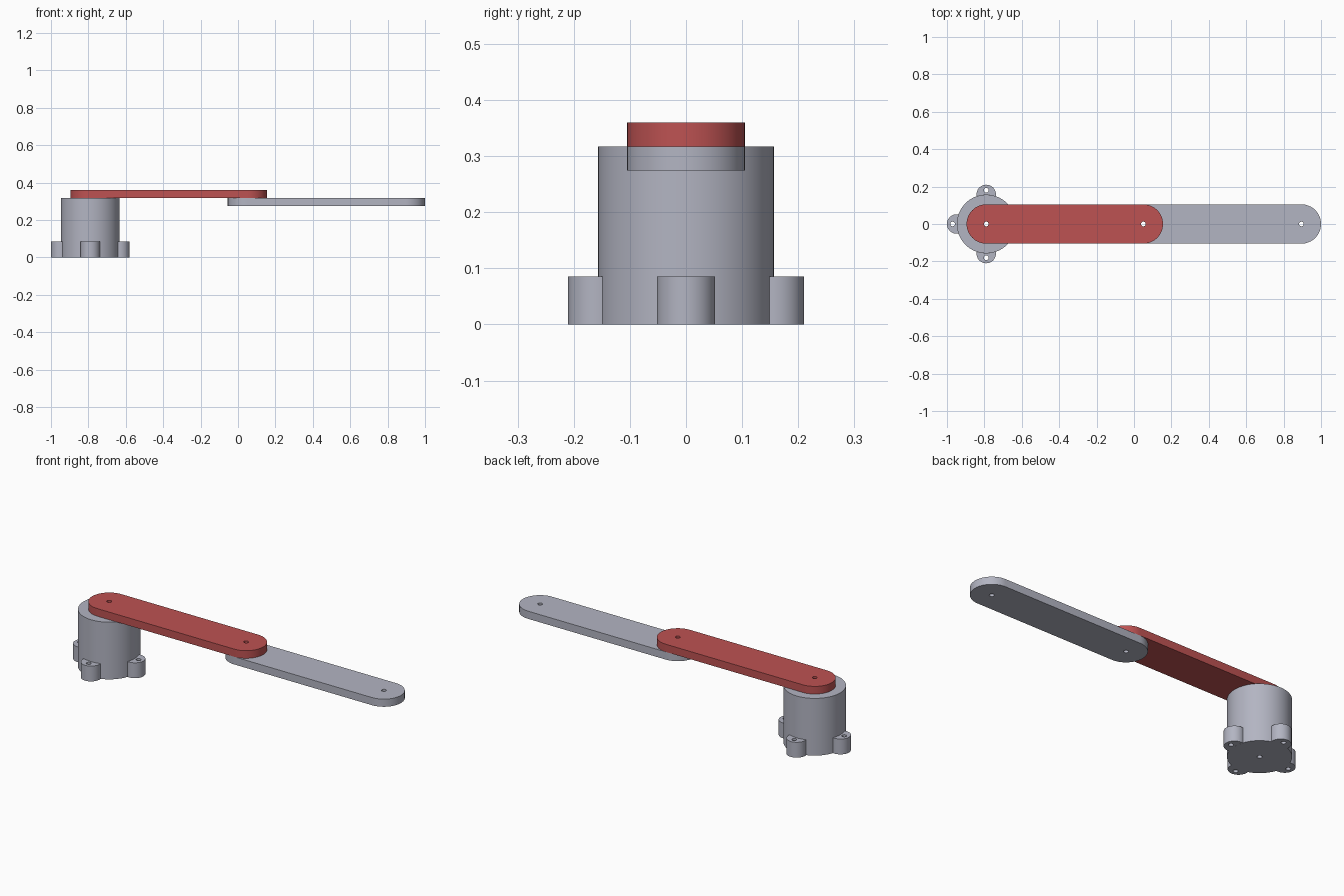
import bpy, bmesh
from math import cos, sin, pi, atan2, sqrt

if "Cube" in bpy.data.objects:
    bpy.data.objects.remove(bpy.data.objects["Cube"], do_unlink=True)

BASE_X, BODY_R, BODY_H = -0.79, 0.157, 0.317
LUG_R, LUG_D, LUG_HOLE_D, LUG_H = 0.052, 0.158, 0.18, 0.085
ARM_R, ARM_T, HOLE_R = 0.105, 0.0425, 0.0125
ELBOW_X, TIP_X = 0.05, 0.895


def material(name, rgb):
    m = bpy.data.materials.new(name)
    m.use_nodes = True
    m.diffuse_color = (*rgb, 1)
    m.node_tree.nodes["Principled BSDF"].inputs["Base Color"].default_value = (*rgb, 1)
    return m


grey = material("light grey", (0.45, 0.46, 0.54))
red = material("red", (0.51, 0.085, 0.085))


def arc(cx, cy, r, a0, a1, n):
    return [(cx + r * cos(a0 + (a1 - a0) * i / n),
             cy + r * sin(a0 + (a1 - a0) * i / n)) for i in range(n + 1)]


def circle(cx, cy, r, n):
    return arc(cx, cy, r, 0, 2 * pi, n)[:-1]


def plate(name, loops, z0, z1, mat):
    """Extrude an outline (first loop) with holes (other loops) from z0 to z1."""
    bm = bmesh.new()
    edges = []
    for loop in loops:
        vs = [bm.verts.new((x, y, z0)) for x, y in loop]
        edges += [bm.edges.new((vs[i - 1], vs[i])) for i in range(len(vs))]
    bmesh.ops.triangle_fill(bm, edges=edges, use_beauty=True, normal=(0, 0, -1))
    ext = bmesh.ops.extrude_face_region(bm, geom=bm.faces[:], use_keep_orig=True)
    top = [g for g in ext["geom"] if isinstance(g, bmesh.types.BMVert)]
    bmesh.ops.translate(bm, verts=top, vec=(0, 0, z1 - z0))
    bmesh.ops.recalc_face_normals(bm, faces=bm.faces[:])
    me = bpy.data.meshes.new(name)
    bm.to_mesh(me)
    bm.free()
    me.materials.append(mat)
    ob = bpy.data.objects.new(name, me)
    bpy.context.collection.objects.link(ob)
    bpy.ops.object.select_all(action='DESELECT')
    ob.select_set(True)
    bpy.context.view_layer.objects.active = ob
    bpy.ops.object.shade_smooth_by_angle(angle=0.6)
    return ob


def arm(name, xa, xb, z0, mat):
    """Round-ended link with a pivot hole at each end."""
    outline = arc(xb, 0, ARM_R, -pi / 2, pi / 2, 32) + arc(xa, 0, ARM_R, pi / 2, 3 * pi / 2, 32)
    holes = [circle(x, 0, HOLE_R, 24) for x in (xa, xb)]
    return plate(name, [outline] + holes, z0, z0 + ARM_T, mat)


# Base cylinder with a shaft hole
plate("base_body", [circle(0, 0, BODY_R, 96), circle(0, 0, HOLE_R, 24)],
      0, BODY_H, grey).location.x = BASE_X

# Four mounting lugs, each a crescent outside the body with a screw hole
ix = (LUG_D ** 2 + BODY_R ** 2 - LUG_R ** 2) / (2 * LUG_D)
iy = sqrt(BODY_R ** 2 - ix ** 2)
a, b = atan2(iy, ix - LUG_D), atan2(iy, ix)
crescent = arc(LUG_D, 0, LUG_R, -a, a, 32) + arc(0, 0, BODY_R, b, -b, 16)[1:-1]
for i, side in enumerate(("left", "back", "right", "front")):
    lug = plate("mounting_lug_" + side, [crescent, circle(LUG_HOLE_D, 0, HOLE_R, 24)],
                0, LUG_H, grey)
    lug.location.x = BASE_X
    lug.rotation_euler.z = i * pi / 2

# Upper arm on the base, forearm hung below its far end
arm("upper_arm", BASE_X, ELBOW_X, BODY_H, red)
arm("forearm", ELBOW_X, TIP_X, BODY_H - ARM_T, grey)
